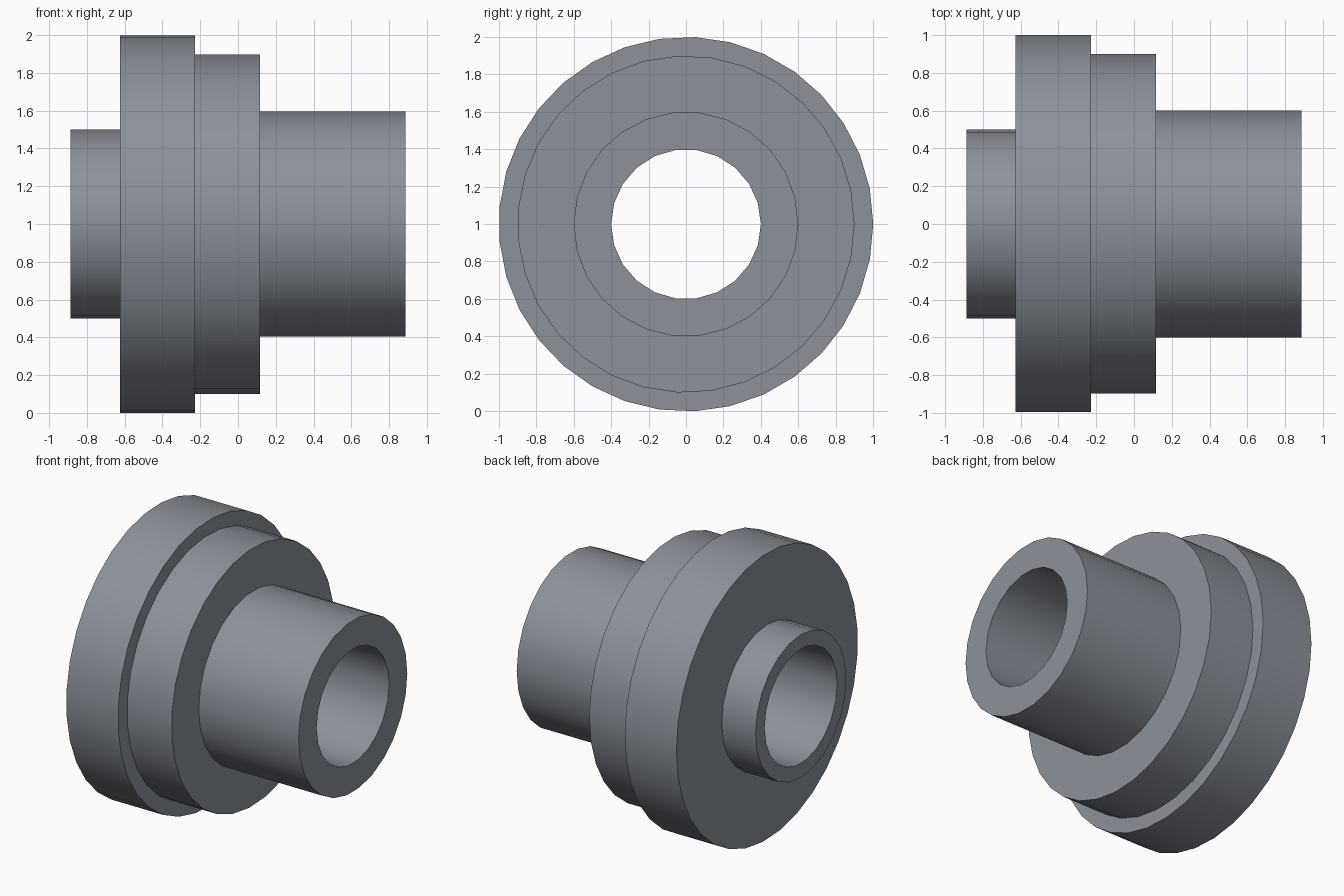
import bpy, bmesh
from math import cos, sin, tau

if "Cube" in bpy.data.objects:
    bpy.data.objects.remove(bpy.data.objects["Cube"])

CENTRE_Z = 0.999

# Closed section of the bushing: (x start, x end, radius, sides); the bore runs last
steps = [
    (-0.887, -0.626, 0.5, 24),   # short spigot
    (-0.626, -0.227, 1.0, 33),   # flange
    (-0.227, 0.117, 0.9, 31),    # shoulder
    (0.117, 0.887, 0.6, 26),     # long sleeve
    (0.887, -0.887, 0.4, 22),    # through bore
]

bm = bmesh.new()


def ring(x, r, n):
    """Circle of edges around the x axis, with a vertex on +y."""
    vs = [bm.verts.new((x, r * cos(tau * i / n), CENTRE_Z + r * sin(tau * i / n)))
          for i in range(n)]
    edges = [bm.edges.new((vs[i], vs[(i + 1) % n])) for i in range(n)]
    return vs, edges


# Cylindrical walls
walls = []
for x0, x1, r, n in steps:
    (a, ea), (b, eb) = ring(x0, r, n), ring(x1, r, n)
    for i in range(n):
        j = (i + 1) % n
        bm.faces.new((a[i], a[j], b[j], b[i])).smooth = True
    walls.append((ea, eb))

# Flat ring faces joining each wall to the next
for k, (_, end) in enumerate(walls):
    start = walls[(k + 1) % len(walls)][0]
    bmesh.ops.triangle_fill(bm, use_beauty=True, use_dissolve=False,
                            edges=end + start, normal=(1, 0, 0))

bmesh.ops.recalc_face_normals(bm, faces=bm.faces)
mesh = bpy.data.meshes.new("flanged_bushing")
bm.to_mesh(mesh)
bm.free()

# Dark blue-grey steel
steel = bpy.data.materials.new("steel")
steel.diffuse_color = (0.262, 0.284, 0.322, 1)
steel.use_nodes = True
steel.node_tree.nodes["Principled BSDF"].inputs["Base Color"].default_value = steel.diffuse_color
mesh.materials.append(steel)

bushing = bpy.data.objects.new("flanged_bushing", mesh)
bpy.context.collection.objects.link(bushing)
bpy.context.view_layer.objects.active = bushing
bushing.select_set(True)
bpy.ops.object.shade_smooth_by_angle()
